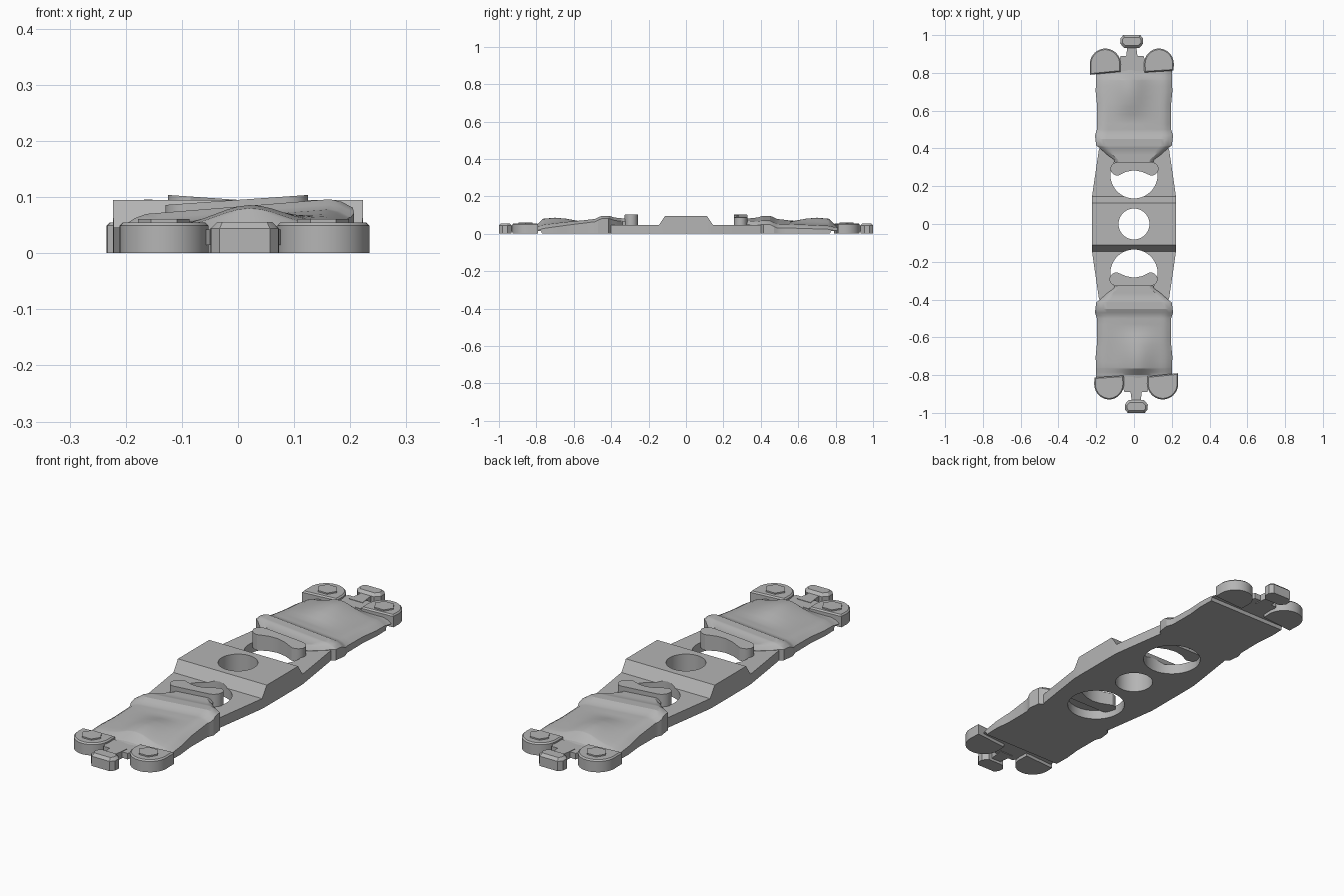
import bpy, bmesh, math
from mathutils import Matrix

cube = bpy.data.objects.get("Cube")
if cube:
    bpy.data.objects.remove(cube)

GREY = bpy.data.materials.new("plain_grey")
GREY.use_nodes = True
GREY.diffuse_color = (0.46, 0.46, 0.46, 1)
GREY.node_tree.nodes["Principled BSDF"].inputs["Base Color"].default_value = (0.46, 0.46, 0.46, 1)


def finish(name, bm):
    bmesh.ops.recalc_face_normals(bm, faces=bm.faces)
    mesh = bpy.data.meshes.new(name)
    bm.to_mesh(mesh)
    bm.free()
    mesh.materials.append(GREY)
    ob = bpy.data.objects.new(name, mesh)
    bpy.context.collection.objects.link(ob)
    return ob


def activate(ob):
    bpy.ops.object.select_all(action='DESELECT')
    ob.select_set(True)
    bpy.context.view_layer.objects.active = ob


def smooth(ob, angle=28):
    activate(ob)
    bpy.ops.object.shade_smooth_by_angle(angle=math.radians(angle))


def interp(table, t):
    """Piecewise linear lookup in a list of (position, value)."""
    for (a, va), (b, vb) in zip(table, table[1:]):
        if t <= b:
            return va + (vb - va) * max(0, (t - a) / (b - a))
    return table[-1][1]


def loft(name, stations, columns, width, top, bottom):
    """Closed slab: top and bottom height fields joined by side walls."""
    bm = bmesh.new()
    layers = []
    for height in (top, bottom):
        layers.append([[bm.verts.new((u * width(y), y, height(u * width(y), y)))
                        for u in columns] for y in stations])
    n, m = len(stations), len(columns)
    for g in layers:
        for i in range(n - 1):
            for j in range(m - 1):
                bm.faces.new((g[i][j], g[i][j + 1], g[i + 1][j + 1], g[i + 1][j]))
    t, b = layers
    for i in range(n - 1):
        for j in (0, m - 1):
            bm.faces.new((t[i][j], t[i + 1][j], b[i + 1][j], b[i][j]))
    for j in range(m - 1):
        for i in (0, n - 1):
            bm.faces.new((t[i][j], t[i][j + 1], b[i][j + 1], b[i][j]))
    return finish(name, bm)


def prism(name, outline, z0, z1, bevel=0, tilt=0):
    """Extruded outline; the top may tilt across x and have a chamfered rim."""
    bm = bmesh.new()
    face = bm.faces.new([bm.verts.new((x, y, z0)) for x, y in outline])
    ext = bmesh.ops.extrude_face_region(bm, geom=[face])
    rim = [v for v in ext["geom"] if isinstance(v, bmesh.types.BMVert)]
    for v in rim:
        v.co.z = z1 + tilt * v.co.x
    if bevel:
        edges = [e for e in bm.edges if all(v in rim for v in e.verts)]
        bmesh.ops.bevel(bm, geom=edges, offset=bevel, segments=1, affect='EDGES')
    return finish(name, bm)


def circle(x, y, rx, ry, n=32, start=0.0, sweep=2 * math.pi):
    steps = n if sweep > 6.28 else n - 1
    return [(x + rx * math.cos(start + sweep * i / steps),
             y + ry * math.sin(start + sweep * i / steps)) for i in range(n)]


# Centre plate with raised block, bored and windowed
BASE_W = [(0, 0.225), (0.15, 0.222), (0.4, 0.185)]
BASE_Z = [(0, 0.095), (0.112, 0.095), (0.145, 0.046), (0.4, 0.046)]
half = [0.112, 0.145, 0.28, 0.4]
centre = loft("centre_plate", [-y for y in reversed(half)] + half, [-1, 1],
              lambda y: interp(BASE_W, abs(y)),
              lambda x, y: interp(BASE_Z, abs(y)), lambda x, y: 0.0)
for y, r in ((0, 0.082), (0.26, 0.125), (-0.26, 0.125)):
    cutter = prism("hole_cutter", circle(0, y, r, r, 40), -0.1, 0.2)
    cutter.hide_render = True
    activate(centre)
    mod = centre.modifiers.new("hole", 'BOOLEAN')
    mod.operation = 'DIFFERENCE'
    mod.solver = 'EXACT'
    mod.object = cutter
    bpy.ops.object.modifier_apply(modifier=mod.name)
    bpy.data.objects.remove(cutter)
smooth(centre)

# End plate: twisted sheet with a cross ridge, a dome and a narrow neck
PLATE_W = [(0.31, 0.10), (0.34, 0.105), (0.365, 0.14), (0.405, 0.185), (0.415, 0.2),
           (0.47, 0.207), (0.5, 0.196), (0.62, 0.195), (0.7, 0.203), (0.82, 0.2)]
PLATE_Z = [(0.31, 0.075), (0.38, 0.076), (0.41, 0.083), (0.45, 0.083), (0.485, 0.066),
           (0.62, 0.056), (0.76, 0.044), (0.8, 0.034), (0.82, 0.034)]
DOME = [(0.55, 0), (0.64, 0.7), (0.7, 1), (0.765, 1), (0.8, 0.3), (0.82, 0.2)]
TWIST = [(0.31, 0.08), (0.5, 0.08), (0.8, 0.0)]
PLATE_BOTTOM = [(0.395, 0.042), (0.4, 0.0), (0.77, 0.0), (0.775, 0.015)]


def plate_top(x, y):
    d = -y
    w = interp(PLATE_W, d)
    droop = 0.018 * max(0, abs(x) / w - 0.85) / 0.15
    dome = 0.036 * interp(DOME, d) * math.exp(-((x - 0.02) / 0.085) ** 2)
    return interp(PLATE_Z, d) + interp(TWIST, d) * x - droop + dome


marks = {p for t in (PLATE_W, PLATE_Z, DOME, PLATE_BOTTOM) for p, _ in t}
marks |= {0.53, 0.58, 0.67, 0.73, 0.785}
end_plate = loft("front_end_plate", [-d for d in sorted(marks)],
                 [i / 10 for i in range(-10, 11)],
                 lambda y: interp(PLATE_W, -y), plate_top,
                 lambda x, y: interp(PLATE_BOTTOM, -y))
smooth(end_plate, 25)
parts = [end_plate]

# Kidney-shaped hook standing in the window
hook = circle(0.085, -0.292, 0.04, 0.036, 10, -math.pi / 2, math.pi)
hook += [(0.04, -0.277), (0.0, -0.284), (-0.04, -0.277)]
hook += circle(-0.09, -0.292, 0.04, 0.036, 10, math.pi / 2, math.pi)
parts.append(prism("front_hook", hook, 0.03, 0.095, tilt=0.07))

# Rounded foot pads, each with a flat hexagonal cap
for side, x, r, slant in (("right", -0.132, 0.079, 0.0), ("left", 0.152, 0.082, 0.012)):
    arc = circle(x, -0.846, r, 0.083, 20, math.pi, math.pi)
    pad = arc + [(x + r * 0.98, -0.802 + slant), (x - r * 0.98, -0.812 + slant / 2)]
    parts.append(prism("front_%s_pad" % side, pad, 0.0, 0.055, bevel=0.006))
    parts.append(prism("front_%s_cap" % side, circle(x, -0.858, 0.046, 0.042, 6), 0.05, 0.061))

# Web between the pads and the cross pin
parts.append(prism("front_web", [(-0.08, -0.81), (0.1, -0.81), (0.07, -0.89), (-0.05, -0.89)],
                   0.015, 0.042))
parts.append(prism("front_cross_pin", [(-0.08, -0.845), (0.11, -0.845), (0.11, -0.87), (-0.08, -0.87)],
                   0.018, 0.037))

# Tongue: narrow stem and chamfered block
parts.append(prism("front_stem", [(-0.022, -0.86), (0.045, -0.86), (0.035, -0.94), (-0.012, -0.94)],
                   0.012, 0.044))
tongue = [(0.012 + sx * x, y) for sx, pts in
          ((1, [(0.045, -1.0), (0.06, -0.982), (0.061, -0.955), (0.04, -0.932)]),
           (-1, [(0.04, -0.932), (0.061, -0.955), (0.06, -0.982), (0.045, -1.0)]))
          for x, y in pts]
parts.append(prism("front_tongue", tongue, 0.0, 0.056, bevel=0.012))

for ob in parts[1:]:
    smooth(ob)

# The rear half repeats the front, turned half a circle
for ob in parts:
    twin = ob.copy()
    twin.name = ob.name.replace("front", "rear").replace(
        "right", "other").replace("left", "right").replace("other", "left")
    twin.matrix_world = Matrix.Rotation(math.pi, 4, 'Z')
    bpy.context.collection.objects.link(twin)
